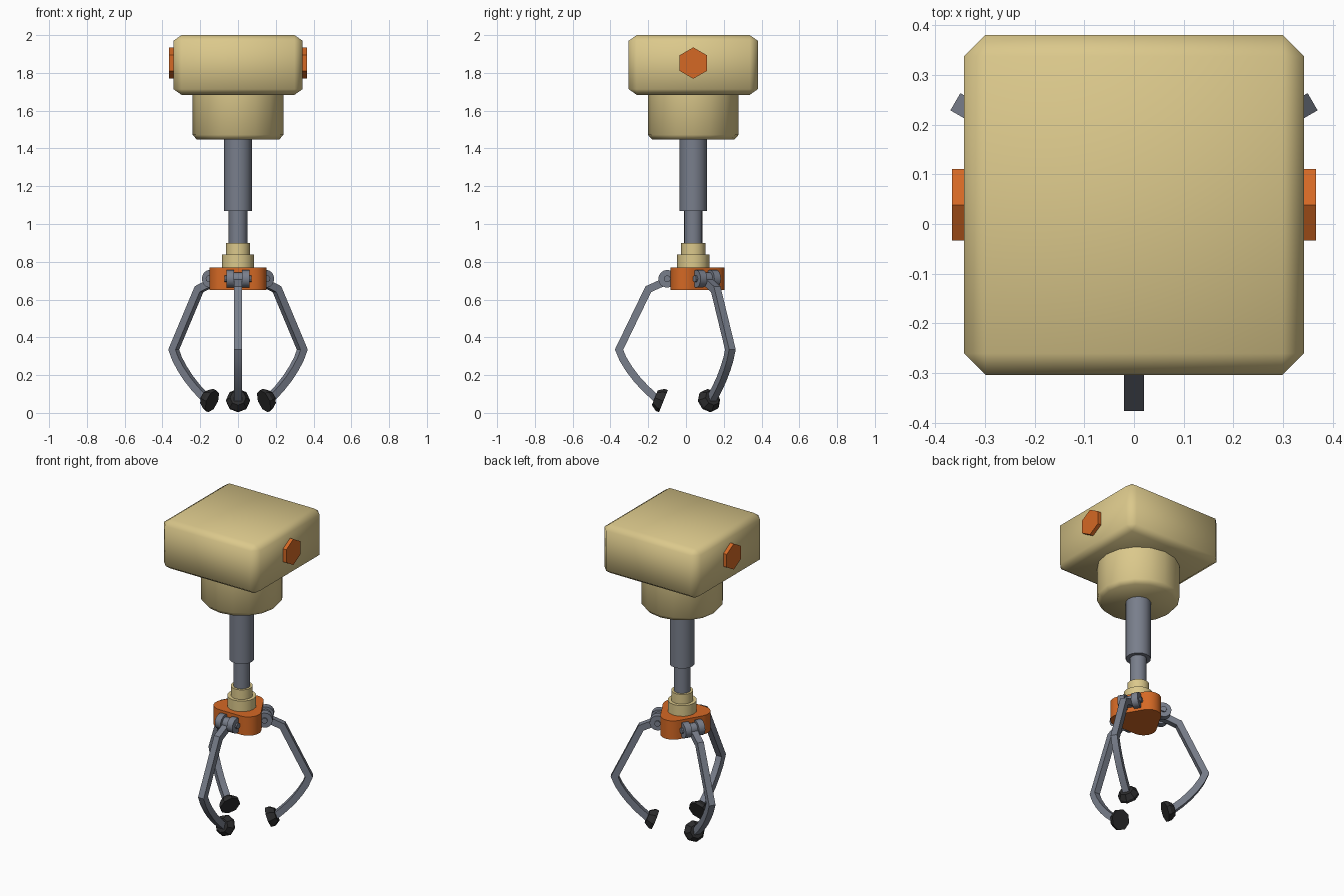
import bpy, bmesh, math
from mathutils import Matrix, Vector

if "Cube" in bpy.data.objects:
    bpy.data.objects.remove(bpy.data.objects["Cube"])

CY = 0.0385  # the central axis sits slightly behind the origin
AXIS = Matrix.Translation((0, CY, 0))


def material(name, color):
    m = bpy.data.materials.new(name)
    m.diffuse_color = (*color, 1)
    m.use_nodes = True
    m.node_tree.nodes["Principled BSDF"].inputs["Base Color"].default_value = m.diffuse_color
    return m


TAN = material("tan", (0.71, 0.58, 0.26))
ORANGE = material("orange", (0.66, 0.14, 0.018))
GRAY = material("steel gray", (0.19, 0.21, 0.26))
BLACK = material("rubber black", (0.025, 0.025, 0.026))


def finish(name, bm, mat, matrix, angle=35):
    bmesh.ops.recalc_face_normals(bm, faces=bm.faces)
    mesh = bpy.data.meshes.new(name)
    bm.to_mesh(mesh)
    bm.free()
    mesh.transform(matrix)
    mesh.materials.append(mat)
    ob = bpy.data.objects.new(name, mesh)
    bpy.context.collection.objects.link(ob)
    bpy.ops.object.select_all(action='DESELECT')
    ob.select_set(True)
    bpy.context.view_layer.objects.active = ob
    if angle:
        bpy.ops.object.shade_smooth_by_angle(angle=math.radians(angle))
    return ob


def loft(name, rings, mat, matrix, angle=35):
    """Skin a list of equal-length point rings and cap both ends."""
    bm = bmesh.new()
    loops = [[bm.verts.new(p) for p in ring] for ring in rings]
    n = len(loops[0])
    for a, b in zip(loops, loops[1:]):
        for i in range(n):
            j = (i + 1) % n
            bm.faces.new((a[i], a[j], b[j], b[i]))
    bm.faces.new(loops[0])
    bm.faces.new(loops[-1])
    return finish(name, bm, mat, matrix, angle)


def lathe(name, profile, sides, mat, matrix, angle=35):
    """Round part from (radius, height) pairs."""
    rings = [[(r * math.cos(math.tau * i / sides), r * math.sin(math.tau * i / sides), z)
              for i in range(sides)] for r, z in profile]
    return loft(name, rings, mat, matrix, angle)


# Top box with chamfered edges
bm = bmesh.new()
bmesh.ops.create_cube(bm, size=2)
bmesh.ops.scale(bm, vec=(0.342, 0.342, 0.226), verts=bm.verts)
bmesh.ops.bevel(bm, geom=bm.edges[:], offset=0.043, segments=1, affect='EDGES')
bmesh.ops.scale(bm, vec=(1, 1, 0.7), verts=bm.verts)
finish("top_box", bm, TAN, Matrix.Translation((0, CY, 1.842)), 60)

# Hexagonal side bolts
for side, label in ((1, "right"), (-1, "left")):
    lathe(label + "_bolt", [(0.083, 0.33), (0.083, 0.366)], 6, ORANGE,
          Matrix.Translation((0, CY, 1.852)) @ Matrix.Rotation(side * math.pi / 2, 4, 'Y'), 0)

# Motor housing, telescoping shaft and collar
lathe("housing", [(0.218, 1.447), (0.24, 1.472), (0.24, 1.70)], 16, TAN, AXIS, 60)
lathe("outer_shaft", [(0.073, 1.07), (0.073, 1.46)], 16, GRAY, AXIS)
lathe("inner_shaft", [(0.049, 0.88), (0.049, 1.08)], 16, GRAY, AXIS)
lathe("lower_collar", [(0.085, 0.76), (0.085, 0.838)], 16, TAN, AXIS)
lathe("upper_collar", [(0.064, 0.83), (0.064, 0.90)], 16, TAN, AXIS)

# Rounded triangular hub
outline = []
for corner in (90, 210, 330):
    c = math.radians(corner)
    for step in range(7):
        a = math.radians(corner - 60 + step * 20)
        outline.append((0.09 * math.cos(c) + 0.075 * math.cos(a),
                        0.09 * math.sin(c) + 0.075 * math.sin(a)))
loft("hub", [[(x, y, z) for x, y in outline] for z in (0.65, 0.77)], ORANGE, AXIS)

# Claw centreline as (distance from axis, height)
PATH = [Vector(p) for p in ((0.138, 0.70), (0.238, 0.655), (0.393, 0.335), (0.372, 0.285),
                            (0.340, 0.233), (0.300, 0.180), (0.254, 0.130), (0.198, 0.078))]
HALF = 0.02


def arm_rings():
    """Square section swept along the claw path with mitred corners."""
    rings = []
    for i, p in enumerate(PATH):
        dirs = []
        if i > 0:
            dirs.append((p - PATH[i - 1]).normalized())
        if i < len(PATH) - 1:
            dirs.append((PATH[i + 1] - p).normalized())
        t = sum(dirs, Vector((0, 0))).normalized()
        normal = Vector((-t.y, t.x)) * (HALF / t.dot(dirs[0]))
        a, b = p + normal, p - normal
        rings.append([(a.x, -HALF, a.y), (a.x, HALF, a.y), (b.x, HALF, b.y), (b.x, -HALF, b.y)])
    return rings


# Three claws, each with hinge lugs, pin, arm and rubber pad
for label, degrees in (("front", -90), ("right", 30), ("left", 150)):
    claw = AXIS @ Matrix.Rotation(math.radians(degrees), 4, 'Z')
    hinge = claw @ Matrix.Translation((0.138, 0, 0.71)) @ Matrix.Rotation(math.pi / 2, 4, 'X')
    for s in (-1, 1):
        lathe(f"{label}_hinge_lug", [(0.047, s * 0.022), (0.047, s * 0.062)], 16, GRAY, hinge)
    lathe(f"{label}_hinge_pin", [(0.018, -0.072), (0.018, 0.072)], 10, GRAY, hinge)
    lathe(f"{label}_arm_eye", [(0.034, -HALF), (0.034, HALF)], 12, GRAY, hinge)
    loft(f"{label}_arm", arm_rings(), GRAY, claw, 25)
    pad = (claw @ Matrix.Translation((0.158, 0, 0.062))
           @ Matrix.Rotation(math.atan2(-0.93, -0.37), 4, 'Y'))
    lathe(f"{label}_pad", [(0.042, -0.049), (0.063, -0.018), (0.063, 0)], 8, BLACK, pad, 0)
